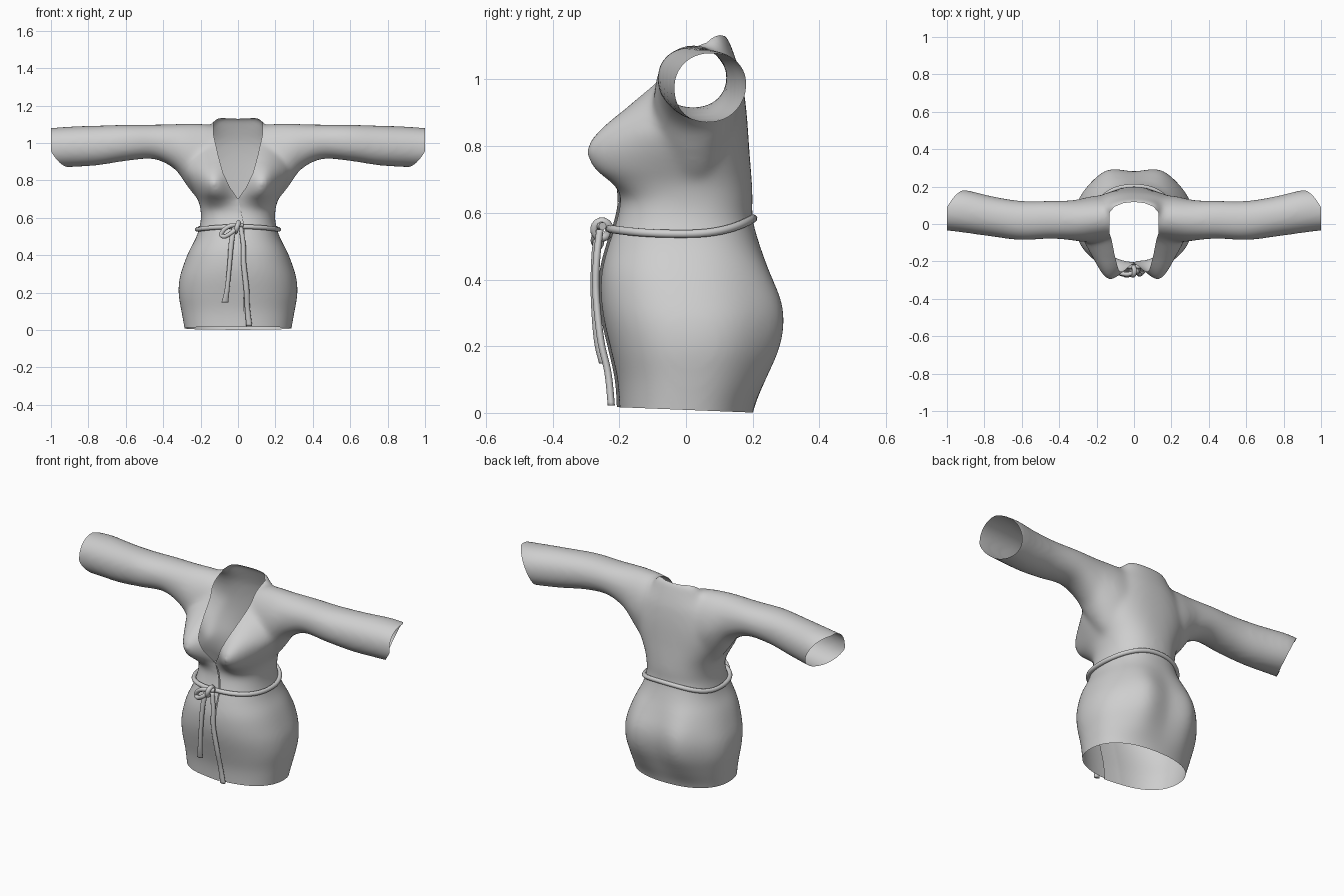
import bpy, bmesh, math
from mathutils import Vector

old = bpy.data.objects.get("Cube")
if old:
    bpy.data.objects.remove(old, do_unlink=True)

cloth = bpy.data.materials.new("grey_cloth")
cloth.use_nodes = True
GREY = (0.62, 0.62, 0.62, 1)
cloth.diffuse_color = GREY
cloth.node_tree.nodes["Principled BSDF"].inputs["Base Color"].default_value = GREY


def smooth_rows(rows, steps=6):
    """Catmull-Rom interpolation of every column of a table."""
    pts = [rows[0]] + list(rows) + [rows[-1]]
    out = []
    for p, a, b, q in zip(pts, pts[1:], pts[2:], pts[3:]):
        for k in range(steps):
            t = k / steps
            out.append([0.5 * (2 * u + (v - o) * t + (2 * o - 5 * u + 4 * v - w) * t * t
                               + (3 * u - o - 3 * v + w) * t ** 3)
                        for o, u, v, w in zip(p, a, b, q)])
    return out + [list(rows[-1])]


def power(v, e=0.87):
    return math.copysign(abs(v) ** e, v)


def turn(count):
    return [2 * math.pi * i / count for i in range(count)]


def loft(bm, rings):
    """Skin closed rings and cap both ends."""
    loops = [[bm.verts.new(p) for p in ring] for ring in rings]
    n = len(loops[0])
    for a, b in zip(loops, loops[1:]):
        for i in range(n):
            j = (i + 1) % n
            bm.faces.new((a[i], a[j], b[j], b[i]))
    bm.faces.new(loops[0])
    bm.faces.new(loops[-1])


def make_object(name, bm):
    bmesh.ops.recalc_face_normals(bm, faces=bm.faces[:])
    mesh = bpy.data.meshes.new(name)
    bm.to_mesh(mesh)
    bm.free()
    mesh.shade_smooth()
    mesh.materials.append(cloth)
    obj = bpy.data.objects.new(name, mesh)
    bpy.context.collection.objects.link(obj)
    return obj


def tube(name, points, radius, cyclic=False):
    curve = bpy.data.curves.new(name, "CURVE")
    curve.dimensions = "3D"
    curve.bevel_depth = radius
    curve.bevel_resolution = 3
    curve.use_fill_caps = True
    line = curve.splines.new("POLY")
    line.points.add(len(points) - 1)
    for p, co in zip(line.points, points):
        p.co = (*co, 1)
    line.use_cyclic_u = cyclic
    curve.materials.append(cloth)
    obj = bpy.data.objects.new(name, curve)
    bpy.context.collection.objects.link(obj)


# Torso profile: height, half width, front, back, bust bulge, seat bulge
TORSO = smooth_rows([
    (-.08, .275, -.2, .185, 0, 0), (.01, .287, -.2, .203, 0, 0),
    (.1, .303, -.206, .235, 0, .016), (.19, .318, -.226, .265, 0, .03),
    (.27, .314, -.245, .278, 0, .034), (.34, .294, -.255, .272, 0, .032),
    (.42, .263, -.254, .248, 0, .02), (.5, .222, -.235, .222, 0, .004),
    (.58, .2, -.208, .2, 0, 0), (.64, .2, -.196, .2, .005, 0),
    (.69, .212, -.2, .198, .06, 0), (.73, .232, -.207, .195, .112, 0),
    (.79, .264, -.21, .19, .126, 0), (.85, .285, -.2, .186, .085, 0),
    (.92, .275, -.155, .18, .035, 0), (1, .23, -.092, .168, 0, 0),
    (1.06, .18, -.05, .15, 0, 0), (1.095, .15, 0, .137, 0, 0),
    (1.122, .13, .04, .127, 0, 0), (1.14, .1, .06, .113, 0, 0)])


def torso_point(row, a):
    z, w, front, back, bust, seat = row
    c, s = math.cos(a), math.sin(a)
    x = w * power(c)
    y = (front + back) / 2 + (back - front) / 2 * power(s)
    lobe = math.exp(-((abs(x) - .148) / .092) ** 2)
    return Vector((x, y + lobe * s * (bust if s < 0 else seat), z))


# Sleeve profile: distance, front, back, bottom, top
SLEEVE = smooth_rows([
    (.08, -.085, .15, .66, 1.08), (.15, -.093, .155, .67, 1.098),
    (.22, -.098, .15, .705, 1.103), (.28, -.096, .137, .78, 1.103),
    (.34, -.087, .127, .86, 1.101), (.45, -.079, .124, .913, 1.099),
    (.6, -.087, .124, .903, 1.098), (.75, -.069, .147, .88, 1.093),
    (.9, -.048, .182, .87, 1.088), (1, -.036, .184, .868, 1.08),
    (1.08, -.032, .184, .868, 1.073)])


def sleeve_ring(row, side):
    """Tall sections near the body get thinner towards the underarm."""
    x, f, b, lo, hi = row
    taper = 1.4 * max(0, hi - lo - .22)
    return [(side * x,
             (f + b) / 2 + (b - f) / 2 * power(math.cos(a), .95)
             * (1 - taper * max(0, -math.sin(a))),
             (lo + hi) / 2 + (hi - lo) / 2 * power(math.sin(a), .95)) for a in turn(40)]


# Robe: torso and sleeves fused into one soft skin
bm = bmesh.new()
loft(bm, [[torso_point(r, a) for a in turn(64)] for r in TORSO])
for side in (1, -1):
    loft(bm, [sleeve_ring(r, side) for r in SLEEVE])
robe = make_object("robe", bm)
fuse = robe.modifiers.new("fuse", "REMESH")
fuse.mode = "VOXEL"
fuse.voxel_size = 0.011
soften = robe.modifiers.new("soften", "SMOOTH")
soften.factor = 0.5
soften.iterations = 28
fused = bpy.data.meshes.new_from_object(robe.evaluated_get(bpy.context.evaluated_depsgraph_get()))
robe.modifiers.clear()
bm = bmesh.new()
bm.from_mesh(fused)


def cut(point, normal, keep=lambda c: True, clear=False):
    faces = [f for f in bm.faces if keep(f.calc_center_median())]
    geom = set(faces)
    for f in faces:
        geom.update(f.verts)
        geom.update(f.edges)
    bmesh.ops.bisect_plane(bm, geom=list(geom), dist=1e-5, plane_co=point,
                           plane_no=normal, clear_outer=clear)


def cut_along(path, keep):
    for (xa, za), (xb, zb) in zip(path, path[1:]):
        low, high = min(za, zb) - .02, max(za, zb) + .02
        cut((xa, 0, za), (zb - za, 0, xa - xb),
            lambda c: low < c.z < high and keep(c))


def along(path, z):
    for (xa, za), (xb, zb) in zip(path, path[1:]):
        if min(za, zb) <= z <= max(za, zb):
            return xa + (xb - xa) * (z - za) / (zb - za)
    return -1


# Open the hem and the slanted cuffs
cut((0, -.2, .017), (0, -.04, -1), clear=True)
for side in (1, -1):
    cut((side, 0, 1), (side, 0, 0), clear=True)
    cut((side, -.02, .97), (side, .5, -.5), lambda c: c.x * side > .7, clear=True)

# Open the plunging neckline, rounded behind the neck
NECK = [(0, .7), (.045, .765), (.08, .84), (.105, .93), (.13, 1.04), (.132, 1.25)]
COLLAR = [(.118, 0), (.112, .055), (.092, .105), (.05, .14)]
for side in (1, -1):
    cut_along([(x * side, z) for x, z in NECK],
              lambda c: c.y < .13 and -.02 < c.x * side < .2)
    for (ya, xa), (yb, xb) in zip(COLLAR, COLLAR[1:]):
        cut((xa * side, ya, 0), ((ya - yb) * side, xb - xa, 0),
            lambda c: c.z > 1 and xa - .02 < c.x * side < xb + .02)
opening = []
for f in bm.faces:
    c = f.calc_center_median()
    if abs(c.x) < along(NECK, c.z) and c.y < along(COLLAR, abs(c.x)):
        opening.append(f)
bmesh.ops.delete(bm, geom=opening, context="FACES")

# Wrap seam: one front panel overlaps the other
SEAM = [(0, .71), (.035, .55), (.025, -.1)]
cut_along(SEAM, lambda c: c.y < 0 and abs(c.x) < .1)
seam_edges = [e for e in bm.edges if all(
    v.co.y < 0 and v.co.z < .705 and abs(v.co.x - along(SEAM, v.co.z)) < 2e-4
    for v in e.verts)]
bmesh.ops.split_edges(bm, edges=seam_edges)
for v in bm.verts:
    if v.co.y < 0 and v.co.z < .7 and v.link_faces:
        gap = along(SEAM, v.co.z) - v.co.x
        middle = sum(f.calc_center_median().x for f in v.link_faces) / len(v.link_faces)
        if -3e-4 < gap < .1 and middle < v.co.x + gap:
            v.co.y -= .008 * (1 - max(gap, 0) / .1) * min(1, (.7 - v.co.z) / .05)
bm.to_mesh(robe.data)
bm.free()
robe.data.shade_smooth()

# Belt follows the waist and rises at the back
belt = []
for a in turn(72):
    s = math.sin(a)
    z = .537 + (.046 if s > 0 else .015) * s * s
    row = min(TORSO, key=lambda r: abs(r[0] - z))
    nxt = TORSO[TORSO.index(row) + (1 if row[0] < z else -1)]
    t = (z - row[0]) / (nxt[0] - row[0])
    p = torso_point([u + (v - u) * t for u, v in zip(row, nxt)], a)
    belt.append((p.x * 1.04, p.y * (1.01 if s > 0 else 1.05), z))
tube("belt", belt, .0125, True)

# Knot: a wrap around the belt and a folded loop
tube("knot_wrap", [(-.005 + .008 * math.sin(a), -.252 + .022 * math.cos(a),
                    .55 + .024 * math.sin(a)) for a in turn(24)], .013, True)
tube("knot_loop", smooth_rows([
    (.025, -.25, .56), (-.03, -.268, .56), (-.07, -.264, .54), (-.09, -.258, .51),
    (-.07, -.266, .5), (-.035, -.274, .52), (0, -.262, .55)]), .012)


# Hanging belt ends: x, y, z, half width
def belt_end(name, rows):
    bm = bmesh.new()
    loft(bm, [[(x + w * math.cos(a), y + .011 * math.sin(a), z) for a in turn(14)]
              for x, y, z, w in smooth_rows(rows)])
    make_object(name, bm)


belt_end("short_belt_end", [
    (-.02, -.263, .55, .013), (-.035, -.273, .47, .014), (-.045, -.275, .35, .012),
    (-.058, -.266, .22, .013), (-.07, -.25, .148, .018)])
belt_end("long_belt_end", [
    (.015, -.258, .55, .012), (.028, -.268, .46, .013), (.03, -.27, .36, .014),
    (.045, -.256, .22, .015), (.05, -.234, .12, .014), (.06, -.224, .022, .016)])
